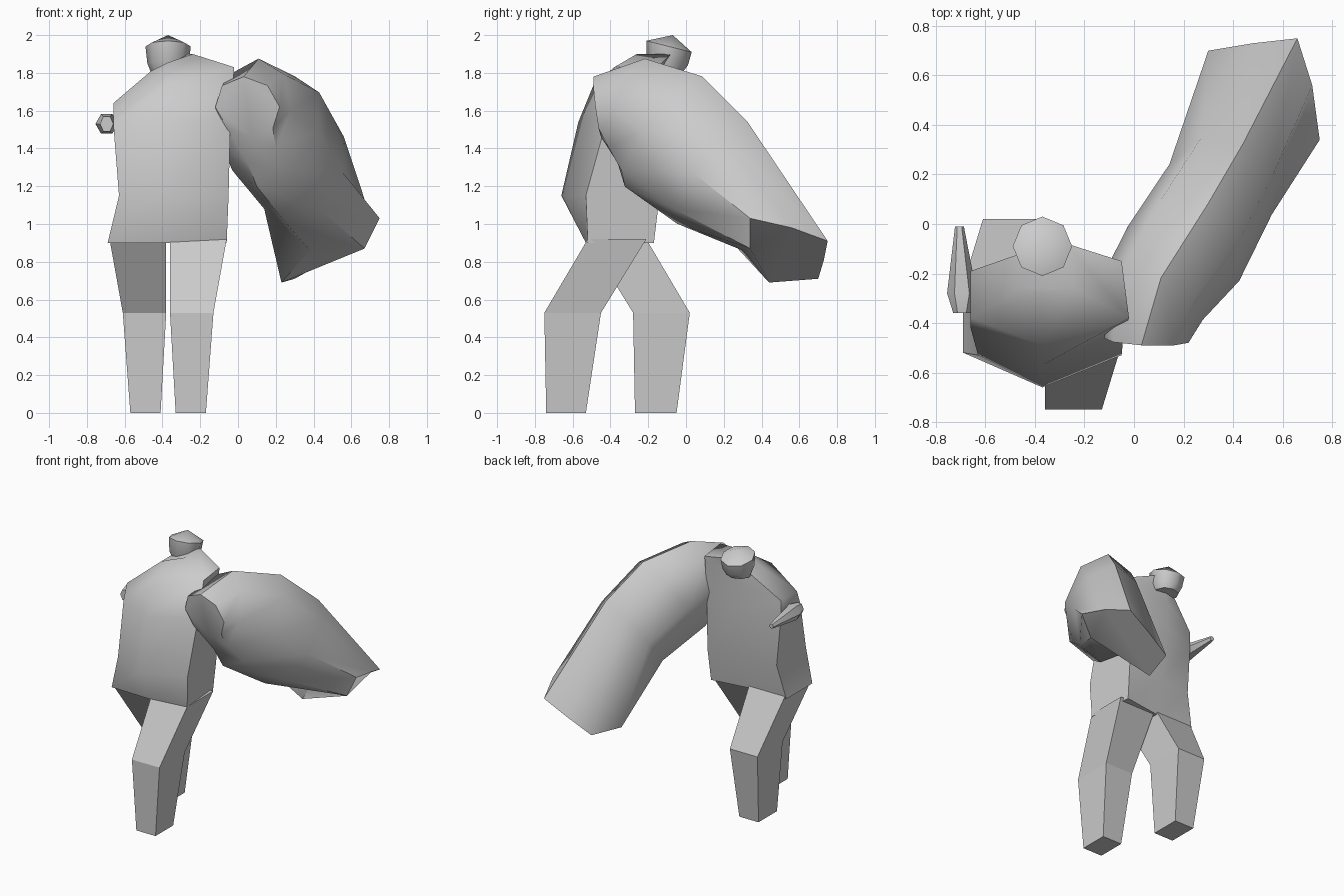
import bpy, math
from mathutils import Vector

if "Cube" in bpy.data.objects:
    bpy.data.objects.remove(bpy.data.objects["Cube"])


def loft(name, rings, smooth=None, apex=None):
    """Skin equal-length point rings, cap both ends (optionally with an apex)."""
    n = len(rings[0])
    verts = [tuple(p) for r in rings for p in r]
    faces = [list(range(n))[::-1]]
    for k in range(len(rings) - 1):
        for i in range(n):
            j = (i + 1) % n
            a, b = k * n, (k + 1) * n
            faces.append([a + i, a + j, b + j, b + i])
    last = (len(rings) - 1) * n
    if apex:
        verts.append(apex)
        faces += [[last + i, last + (i + 1) % n, len(verts) - 1] for i in range(n)]
    else:
        faces.append([last + i for i in range(n)])
    me = bpy.data.meshes.new(name)
    me.from_pydata(verts, [], faces)
    ob = bpy.data.objects.new(name, me)
    bpy.context.collection.objects.link(ob)
    bpy.context.view_layer.objects.active = ob
    ob.select_set(True)
    bpy.ops.object.mode_set(mode='EDIT')
    bpy.ops.mesh.select_all(action='SELECT')
    bpy.ops.mesh.normals_make_consistent(inside=False)
    bpy.ops.object.mode_set(mode='OBJECT')
    if smooth:
        bpy.ops.object.shade_smooth_by_angle(angle=math.radians(smooth))
    ob.select_set(False)
    return ob


def ellipse(c, a, b, n=8):
    """Ring of n points around c with half-axis vectors a and b."""
    c, a, b = Vector(c), Vector(a), Vector(b)
    return [c + a * math.cos(t) + b * math.sin(t)
            for t in (2 * math.pi * i / n for i in range(n))]


# legs: one stepping forward, one back (x0, x1, y0, y1, z per section)
def leg(name, sections):
    loft(name, [[(x0, y0, z), (x1, y0, z), (x1, y1, z), (x0, y1, z)]
                for x0, x1, y0, y1, z in sections])


leg("front_leg", [(-.33, -.17, -.74, -.53, 0), (-.36, -.13, -.75, -.45, .53),
                  (-.36, -.06, -.52, -.21, .92)])
leg("rear_leg", [(-.57, -.41, -.27, -.05, 0), (-.61, -.38, -.28, .02, .53),
                 (-.68, -.38, -.52, -.21, .92)])

# torso: z left, z right, x left, x right, y of front ridge, front corner, back corner, back middle
torso = [(.90, .90, -.69, -.06, -.53, -.52, -.21, -.21),
         (1.15, 1.15, -.63, -.05, -.66, -.53, -.18, -.15),
         (1.53, 1.55, -.66, -.04, -.57, -.42, -.19, -.09),
         (1.64, 1.83, -.66, -.02, -.49, -.38, -.19, -.09),
         (1.81, 1.90, -.46, -.24, -.28, -.26, -.12, -.10)]
rings = []
for zl, zr, xl, xr, yf, yfc, ybc, yb in torso:
    xm, zm = -.37, (zl + zr) / 2
    rings.append([(xm, yf, zm), (xr, yfc, zr), (xr - .03, ybc + .04, zr),
                  (xm, yb, zm), (xl, ybc, zl), (xl, yfc, zl)])
loft("torso", rings, 50)

# head with a low peaked crown, tilted back
loft("head", [ellipse((-.37, -.10, 1.80), (.09, 0, 0), (0, .08, 0)),
              ellipse((-.37, -.10, 1.85), (.11, 0, 0), (0, .11, -.01)),
              ellipse((-.37, -.09, 1.94), (.12, 0, 0), (0, .12, -.03))],
     50, (-.37, -.07, 2.0))

# small withered arm
loft("small_arm", [ellipse((-.695, y0, 1.53), (rx, 0, 0), (0, 0, rz), 6)
                   for y0, rx, rz in ((-.36, .035, .045), (-.28, .06, .06))]
     + [ellipse((-.705, -.01, 1.53), (.018, 0, 0), (0, 0, .018), 6)], 50)

# giant arm: elliptical sections sweeping back and down to a slanted blunt end
side, up = Vector((.9, -.44, 0)), Vector((.27, .55, .79))
front_up = Vector((.1, .25, .95))
sections = [ellipse((.05, -.47, 1.62), (.17, -.01, .0), (-.02, -.02, .16)),
            ellipse((.08, -.29, 1.60), side * .22, front_up * .29),
            ellipse((.20, -.12, 1.49), side * .25, up * .37),
            ellipse((.35, .14, 1.27), side * .23, up * .34)]
sections.append([(.75, .34, 1.03), (.72, .56, .98), (.66, .75, .91), (.48, .73, .81),
                 (.30, .70, .71), (.23, .44, .69), (.38, .30, .86), (.67, .34, .87)])
loft("giant_arm", sections, 45)
